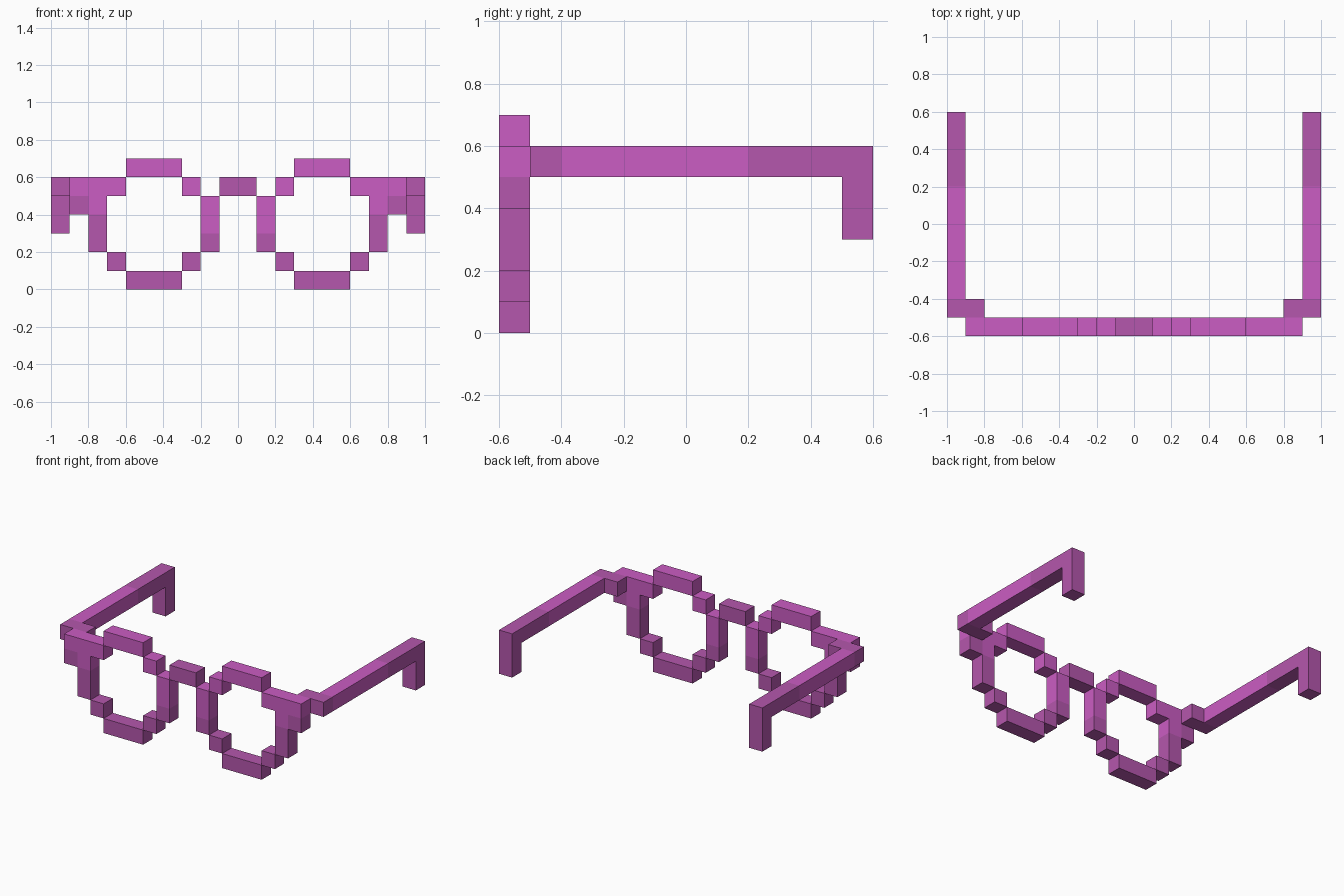
import bpy, bmesh, math
from mathutils import Vector

if "Cube" in bpy.data.objects:
    bpy.data.objects.remove(bpy.data.objects["Cube"])

U = 0.1  # size of one block


def linear(c):
    c /= 255
    return c / 12.92 if c <= 0.04045 else ((c + 0.055) / 1.055) ** 2.4


def material(name, rgb):
    m = bpy.data.materials.new(name)
    m.diffuse_color = (*[linear(c) for c in rgb], 1)
    m.use_nodes = True
    m.node_tree.nodes["Principled BSDF"].inputs["Base Color"].default_value = m.diffuse_color
    return m


MATS = [material("bright_orchid", (203, 93, 195)), material("deep_orchid", (181, 87, 173))]
LIGHT, DARK = 0, 1

# Block runs in grid units: (x0, x1, y0, y1, z0, z1, colour)
RIM = [
    (3, 6, -6, -5, 6, 7, LIGHT),   # top bar
    (2, 3, -6, -5, 5, 6, LIGHT),   # upper inner corner
    (1, 2, -6, -5, 3, 5, LIGHT),   # inner side
    (1, 2, -6, -5, 2, 3, DARK),
    (2, 3, -6, -5, 1, 2, DARK),    # lower inner corner
    (3, 6, -6, -5, 0, 1, DARK),    # bottom bar
    (6, 7, -6, -5, 1, 2, DARK),    # lower outer corner
    (7, 8, -6, -5, 2, 4, DARK),    # outer side
    (7, 8, -6, -5, 4, 5, LIGHT),
    (6, 9, -6, -5, 5, 6, LIGHT),   # upper outer corner
    (8, 9, -6, -5, 4, 5, DARK),    # end piece
]
TEMPLE = [
    (8, 10, -5, -4, 5, 6, DARK),   # hinge
    (9, 10, -4, 2, 5, 6, LIGHT),   # arm
    (9, 10, 2, 6, 5, 6, DARK),     # arm tip
    (9, 10, 5, 6, 3, 5, DARK),     # ear hook
]
BRIDGE = [(-1, 1, -6, -5, 5, 6, DARK)]


def cells(runs, mirror=False):
    out = {}
    for x0, x1, y0, y1, z0, z1, col in runs:
        for x in range(x0, x1):
            for y in range(y0, y1):
                for z in range(z0, z1):
                    out[(-1 - x if mirror else x, y, z)] = col
    return out


parts = {
    "right_rim": cells(RIM), "left_rim": cells(RIM, True),
    "right_temple": cells(TEMPLE), "left_temple": cells(TEMPLE, True),
    "bridge": cells(BRIDGE),
}
filled = {c for p in parts.values() for c in p}


def build(name, blocks):
    """Skin the blocks with their exposed faces, then merge flat areas."""
    bm = bmesh.new()
    for cell, col in blocks.items():
        centre = Vector(cell) + Vector((0.5, 0.5, 0.5))
        for axis in range(3):
            for s in (-1, 1):
                n = Vector((0, 0, 0))
                n[axis] = s
                if tuple(int(cell[i] + n[i]) for i in range(3)) in filled:
                    continue
                a = Vector((0, 0, 0))
                a[(axis + 1) % 3] = 1
                b = n.cross(a)
                quad = [(1, 1), (-1, 1), (-1, -1), (1, -1)]
                f = bm.faces.new([bm.verts.new((centre + (n + a * i + b * j) / 2) * U)
                                  for i, j in quad])
                f.material_index = col
    bmesh.ops.remove_doubles(bm, verts=bm.verts[:], dist=0.001)
    bmesh.ops.dissolve_limit(bm, angle_limit=math.radians(1), verts=bm.verts[:],
                             edges=bm.edges[:], delimit={'MATERIAL'})
    me = bpy.data.meshes.new(name)
    bm.to_mesh(me)
    bm.free()
    for m in MATS:
        me.materials.append(m)
    bpy.context.collection.objects.link(bpy.data.objects.new(name, me))


for part_name, part_blocks in parts.items():
    build(part_name, part_blocks)
